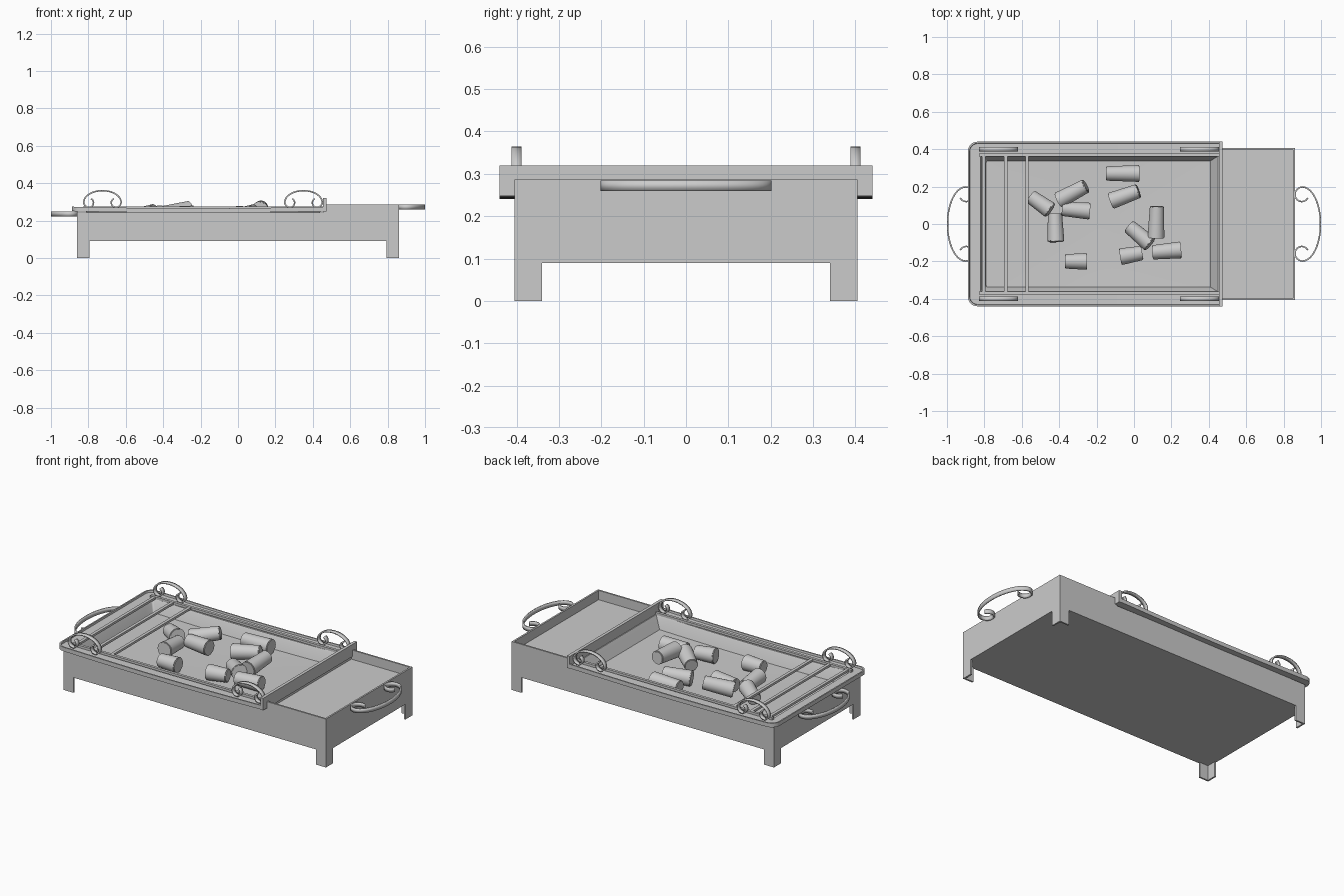
import bpy, bmesh, math
from mathutils import Matrix, Vector

if "Cube" in bpy.data.objects:
    bpy.data.objects.remove(bpy.data.objects["Cube"])


def finish(name, bm, smooth=False):
    bmesh.ops.recalc_face_normals(bm, faces=bm.faces)
    me = bpy.data.meshes.new(name)
    bm.to_mesh(me)
    bm.free()
    ob = bpy.data.objects.new(name, me)
    bpy.context.collection.objects.link(ob)
    if smooth:
        bpy.ops.object.select_all(action='DESELECT')
        ob.select_set(True)
        bpy.context.view_layer.objects.active = ob
        bpy.ops.object.shade_smooth_by_angle(angle=math.radians(35))
    return ob


def box(name, x0, x1, y0, y1, z0, z1):
    bm = bmesh.new()
    m = Matrix.Translation(((x0 + x1) / 2, (y0 + y1) / 2, (z0 + z1) / 2))
    bmesh.ops.create_cube(bm, size=1, matrix=m @ Matrix.Diagonal((x1 - x0, y1 - y0, z1 - z0, 1)))
    return finish(name, bm)


def panel(name, pts, place, depth):
    bm = bmesh.new()
    f = bm.faces.new([bm.verts.new(place(u, v)) for u, v in pts])
    r = bmesh.ops.extrude_face_region(bm, geom=[f])
    bmesh.ops.translate(bm, vec=depth, verts=[g for g in r['geom'] if isinstance(g, bmesh.types.BMVert)])
    return finish(name, bm)


# Sheet-metal body: four panels with the legs cut from the same sheet
T = 0.01
side = [(-.86, 0), (-.795, 0), (-.795, .09), (.795, .09), (.795, 0), (.86, 0),
        (.86, .287), (.46, .287), (.46, .243), (-.86, .243)]
for s, name in ((-1, "front_panel"), (1, "back_panel")):
    panel(name, side, lambda u, v: (u, s * .405, v), (0, -s * T, 0))
for s, name, top in ((-1, "left_panel", .243), (1, "right_panel", .287)):
    end = [(-.405, 0), (-.34, 0), (-.34, .09), (.34, .09), (.34, 0), (.405, 0), (.405, top), (-.405, top)]
    panel(name, end, lambda u, v: (s * .86, u, v), (-s * T, 0, 0))
box("body_bottom", -.855, .855, -.4, .4, .09, .1)
box("side_shelf", .455, .853, -.398, .398, .222, .232)
box("divider", .455, .473, -.44, .44, .248, .32)
box("divider_skirt", .457, .467, -.398, .398, .225, .26)


# Tray: nested rounded outlines lofted from the rim down to the basin floor
def outline(x0, x1, hy, r):
    corners = [(x0, -hy, r, 1), (x1, -hy, 0, 0), (x1, hy, 0, 0), (x0, hy, r, 1)]
    arcs = []
    for k, (cx, cy, rad, _) in enumerate(corners):
        ox = cx + (rad if cx == x0 else -rad)
        oy = cy + (rad if cy < 0 else -rad)
        a0 = math.pi + k * math.pi / 2
        n = 6 if rad else 0
        for i in range(n + 1):
            a = a0 + (math.pi / 2) * i / max(n, 1)
            arcs.append(Vector((ox + rad * math.cos(a), oy + rad * math.sin(a))))
    pts = []
    for i, p in enumerate(arcs):
        q = arcs[(i + 1) % len(arcs)]
        n = 12 if (q - p).length > .3 else 1
        pts += [p.lerp(q, j / n) for j in range(n)]
    return pts


def sag(x):
    return -.009 * max(0, math.cos(math.pi * (x + .21) / 1.36))


bm = bmesh.new()
rings = [(-.83, .46, .375, .01, .25), (-.888, .47, .44, .05, .25), (-.888, .47, .44, .05, .274),
         (-.88, .462, .432, .045, .274), (-.878, .46, .43, .043, .263), (-.82, .45, .365, .01, .263),
         (-.815, .445, .36, .01, .255), (-.79, .41, .338, .01, .195)]
prev = None
for x0, x1, hy, r, z in rings:
    loop = [bm.verts.new((p.x, p.y, z + sag(p.x))) for p in outline(x0, x1, hy, r)]
    if prev:
        for i in range(len(loop)):
            j = (i + 1) % len(loop)
            bm.faces.new((prev[i], prev[j], loop[j], loop[i]))
    prev = loop
c = bm.verts.new((-.19, 0, .178))
for i in range(len(prev)):
    bm.faces.new((prev[i], prev[(i + 1) % len(prev)], c))
finish("tray", bm, True)

# Rack bars lying over the basin
for s in (-1, 1):
    box("long_bar", -.83, .455, s * .37 - .008, s * .37 + .008, .262, .276)
for x in (-.803, -.685, -.572):
    box("cross_bar", x - .009, x + .009, -.37, .37, .262, .275)


# Scroll handles: an arch whose two ends curl inward
def scroll(name, a, v0, b, r, width, place):
    half = [(a * math.cos(t), v0 + b * math.sin(t)) for t in [math.pi / 2 * (1 - i / 14) for i in range(15)]]
    for i in range(1, 19):
        t = -1.35 * math.pi * i / 18
        q = r * (1 - .25 * i / 18)
        half.append((a - r + q * math.cos(t), v0 + q * math.sin(t)))
    path = [(-u, v) for u, v in half[:0:-1]] + half
    bm = bmesh.new()
    rows = [[bm.verts.new(place(u, v, w)) for w in (-width / 2, width / 2)] for u, v in path]
    for p, q in zip(rows, rows[1:]):
        bm.faces.new((p[0], p[1], q[1], q[0]))
    ob = finish(name, bm, True)
    m = ob.modifiers.new("thickness", 'SOLIDIFY')
    m.thickness = .008
    m.offset = 0


for cx in (-.725, .35):
    for s in (-1, 1):
        scroll("tray_handle", .1, .297, .063, .029, .024, lambda u, v, w: (cx + u, s * .4 + w, v))
for s, z, name in ((1, .272, "right_handle"), (-1, .235, "left_handle")):
    scroll(name, .198, .9, .097, .043, .025, lambda u, v, w: (s * v, u, z + w))

# Charcoal lumps: x, y, z, heading, tilt, length
coals = [(-.06, .27, .233, 0, 0, .18), (-.05, .15, .23, 20, 5, .16), (-.5, .11, .235, -35, 8, .13),
         (-.33, .165, .25, 28, 12, .17), (-.31, .075, .235, -5, 0, .15), (-.42, -.02, .232, 92, -4, .15),
         (-.31, -.2, .23, 0, 0, .12), (.12, .01, .263, 88, 4, .17), (.03, -.06, .232, -40, 8, .15),
         (-.015, -.165, .23, 10, 0, .12), (.175, -.145, .23, 5, 0, .155)]
for i, (x, y, z, h, tilt, ln) in enumerate(coals):
    bm = bmesh.new()
    m = (Matrix.Translation((x, y, z)) @ Matrix.Rotation(math.radians(h), 4, 'Z')
         @ Matrix.Rotation(math.radians(90 - tilt), 4, 'Y'))
    r1, r2 = (.045, .038) if i % 2 else (.038, .045)
    bmesh.ops.create_cone(bm, cap_ends=True, segments=24, radius1=r1, radius2=r2, depth=ln, matrix=m)
    bmesh.ops.bevel(bm, geom=[e for e in bm.edges if any(len(f.verts) > 4 for f in e.link_faces)],
                    offset=.004, segments=2, affect='EDGES')
    finish("charcoal", bm, True)
